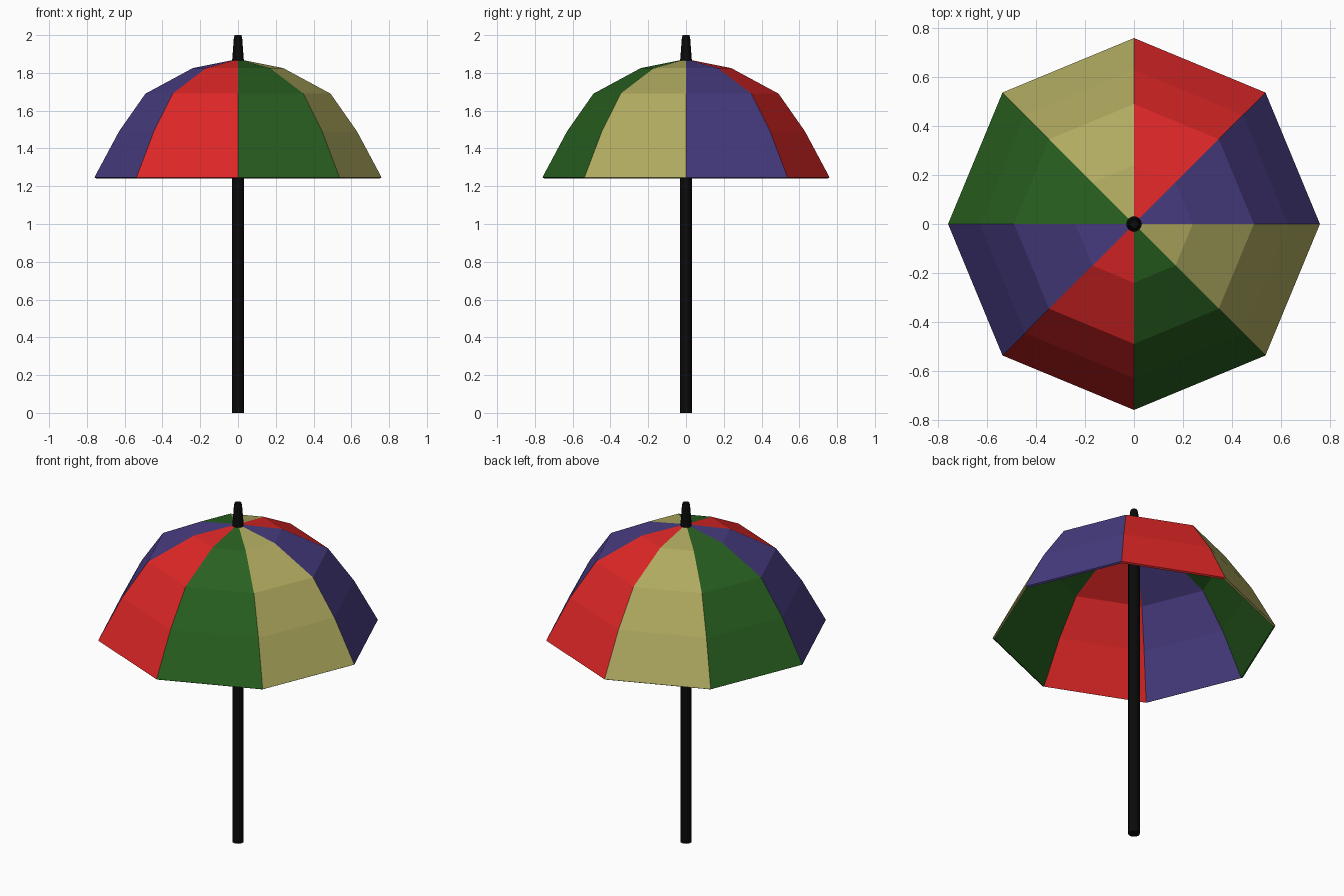
import bpy, bmesh
from math import cos, sin, pi

if "Cube" in bpy.data.objects:
    bpy.data.objects.remove(bpy.data.objects["Cube"])


def material(name, rgb):
    m = bpy.data.materials.new(name)
    m.diffuse_color = (*rgb, 1)
    m.use_nodes = True
    m.node_tree.nodes["Principled BSDF"].inputs["Base Color"].default_value = m.diffuse_color
    return m


def lathe(name, profile, sides, mats, panel_mat):
    """Revolve (radius, z) points around z; radius 0 makes a pole vertex."""
    bm = bmesh.new()
    rings = []
    for r, z in profile:
        if r == 0:
            rings.append([bm.verts.new((0, 0, z))] * sides)
        else:
            rings.append([bm.verts.new((r * cos(2 * pi * i / sides), r * sin(2 * pi * i / sides), z))
                          for i in range(sides)])
    for a, b in zip(rings, rings[1:]):
        for i in range(sides):
            j = (i + 1) % sides
            corners = list(dict.fromkeys([a[i], a[j], b[j], b[i]]))
            bm.faces.new(corners).material_index = panel_mat(i)
    mesh = bpy.data.meshes.new(name)
    bm.normal_update()
    bm.to_mesh(mesh)
    bm.free()
    for m in mats:
        mesh.materials.append(m)
    ob = bpy.data.objects.new(name, mesh)
    bpy.context.collection.objects.link(ob)
    return ob


purple = material("purple", (0.065, 0.045, 0.22))
red = material("red", (0.73, 0.02, 0.02))
yellow = material("yellow", (0.43, 0.40, 0.115))
green = material("green", (0.021, 0.115, 0.014))
black = material("black", (0.003, 0.003, 0.003))

# Eight-panel canopy, colours counter-clockwise from +x
order = [0, 1, 2, 3, 0, 1, 3, 2]
canopy_profile = [(0.76, 1.247), (0.63, 1.49), (0.49, 1.69), (0.24, 1.825), (0, 1.873)]
canopy = lathe("canopy", canopy_profile, 8, [purple, red, yellow, green], lambda i: order[i])
shell = canopy.modifiers.new("fabric_thickness", "SOLIDIFY")
shell.thickness = 0.012
shell.offset = -1

# Pole up to the inside of the canopy, and tapered finial on top
pole = lathe("pole", [(0, 0), (0.031, 0), (0.031, 1.865), (0, 1.865)], 16, [black], lambda i: 0)
finial = lathe("finial", [(0, 1.865), (0.031, 1.865), (0.022, 1.985), (0.018, 2.0), (0, 2.0)],
               16, [black], lambda i: 0)
